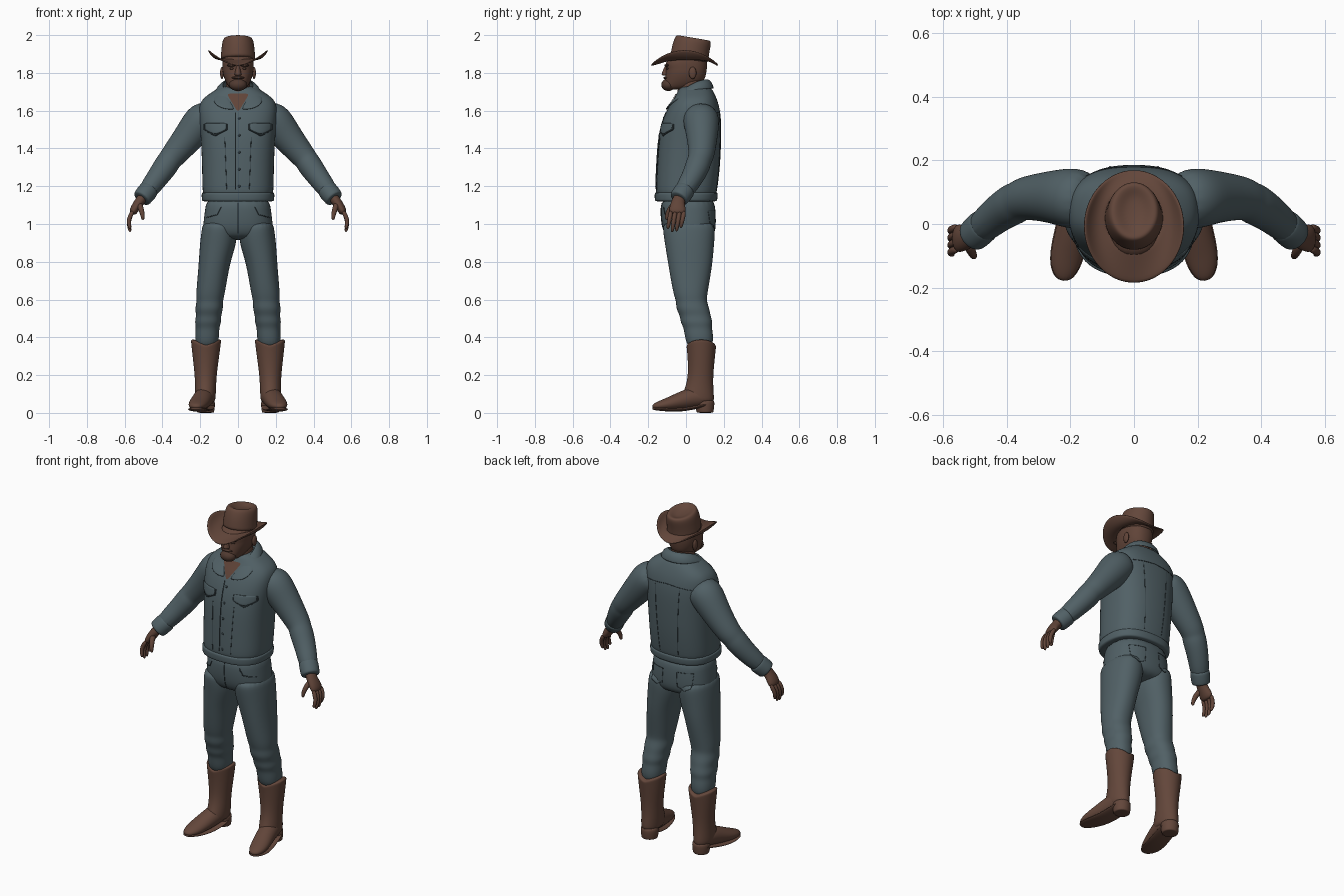
import bpy, bmesh
from math import cos, sin, pi, copysign
from mathutils import Vector
from mathutils.bvhtree import BVHTree

if "Cube" in bpy.data.objects:
    bpy.data.objects.remove(bpy.data.objects["Cube"])


def material(name, r, g, b):
    m = bpy.data.materials.new(name)
    m.use_nodes = True
    m.diffuse_color = (r, g, b, 1)
    shader = m.node_tree.nodes["Principled BSDF"]
    shader.inputs["Base Color"].default_value = (r, g, b, 1)
    shader.inputs["Roughness"].default_value = 0.8
    return m


DENIM = material("blue grey denim", .082, .118, .132)
SEAM = material("dark denim seam", .035, .052, .06)
LEATHER = material("brown leather", .125, .062, .043)
SKIN = material("tanned skin", .118, .058, .04)
BEARD = material("dark brown beard", .08, .042, .03)


# ---- helpers ----
def finish(name, bm, mat, mirror=False, thick=0, levels=2):
    bmesh.ops.recalc_face_normals(bm, faces=bm.faces[:])
    mesh = bpy.data.meshes.new(name)
    bm.to_mesh(mesh)
    bm.free()
    mesh.materials.append(mat)
    for p in mesh.polygons:
        p.use_smooth = True
    ob = bpy.data.objects.new(name, mesh)
    bpy.context.collection.objects.link(ob)
    if mirror:
        ob.modifiers.new("Mirror", 'MIRROR')
    if thick:
        s = ob.modifiers.new("Solidify", 'SOLIDIFY')
        s.thickness, s.offset = thick, 0
    if levels:
        sub = ob.modifiers.new("Subdivision", 'SUBSURF')
        sub.levels = sub.render_levels = levels
    return ob


def bridge(name, loops, mat, closed=True, **opts):
    """Skin a list of point loops; closed loops get end caps."""
    bm = bmesh.new()
    rows = [[bm.verts.new(p) for p in loop] for loop in loops]
    n = len(rows[0])
    for a, b in zip(rows, rows[1:]):
        for i in range(n if closed else n - 1):
            j = (i + 1) % n
            bm.faces.new((a[i], a[j], b[j], b[i]))
    if closed:
        bm.faces.new(rows[0])
        bm.faces.new(rows[-1])
    return finish(name, bm, mat, **opts)


def ellipse(c, u, v, power=2, n=24):
    pts = []
    for i in range(n):
        a, b = cos(2 * pi * i / n), sin(2 * pi * i / n)
        pts.append(Vector(c) + u * copysign(abs(a) ** (2 / power), a)
                   + v * copysign(abs(b) ** (2 / power), b))
    return pts


def stack(name, levels, mat, power=2, tilt=0, **opts):
    """Level cross-sections: z, x from, x to, y front, y back."""
    loops = []
    for z, x0, x1, y0, y1 in levels:
        ry = (y1 - y0) / 2
        loops.append(ellipse(((x0 + x1) / 2, (y0 + y1) / 2, z), Vector(((x1 - x0) / 2, 0, 0)),
                             Vector((0, ry, -ry * tilt)), power))
    return bridge(name, loops, mat, **opts)


def body(name, levels, mat, **opts):
    """Symmetric stack: z, half width, y front, y back."""
    return stack(name, [(z, -w, w, f, b) for z, w, f, b in levels], mat, **opts)


def tube(name, path, mat, axis=(0, 1, 0), n=16, **opts):
    """Path points: x, y, z, radius along axis, radius across."""
    pts = [Vector(p[:3]) for p in path]
    loops = []
    for i, p in enumerate(path):
        t = (pts[min(i + 1, len(pts) - 1)] - pts[max(i - 1, 0)]).normalized()
        u = Vector(axis)
        u = (u - t * u.dot(t)).normalized()
        loops.append(ellipse(pts[i], u * p[3], t.cross(u) * p[4], n=n))
    return bridge(name, loops, mat, mirror=True, **opts)


def ball(name, centre, size, mat, mirror=False):
    bm = bmesh.new()
    bmesh.ops.create_uvsphere(bm, u_segments=16, v_segments=10, radius=1)
    bmesh.ops.scale(bm, vec=size, verts=bm.verts)
    bmesh.ops.translate(bm, vec=centre, verts=bm.verts)
    return finish(name, bm, mat, mirror=mirror, levels=0)


# ---- jacket ----
jacket = body("jacket_body", [
    (1.125, .182, -.155, .155), (1.17, .19, -.163, .165), (1.3, .191, -.157, .182),
    (1.45, .197, -.149, .188), (1.55, .208, -.126, .188), (1.62, .21, -.095, .178),
    (1.665, .19, -.065, .163), (1.7, .135, -.045, .147), (1.735, .085, -.03, .125)],
    DENIM, power=2.5)
body("jacket_hem", [(1.118, .186, -.16, .158), (1.122, .193, -.167, .167),
                    (1.165, .195, -.168, .17), (1.17, .188, -.162, .164)], DENIM, power=2.5)
tube("sleeves", [
    (.13, .075, 1.58, .085, .08), (.19, .08, 1.555, .1, .1), (.24, .085, 1.487, .088, .088),
    (.3, .085, 1.413, .076, .076), (.347, .08, 1.357, .069, .068), (.365, .07, 1.335, .064, .063),
    (.38, .063, 1.31, .068, .067), (.43, .033, 1.24, .059, .058), (.505, -.035, 1.14, .05, .05)],
    DENIM)
tube("cuffs", [(.468, 0, 1.186, .05, .05), (.472, -.004, 1.181, .056, .055),
               (.508, -.037, 1.137, .054, .053), (.512, -.04, 1.132, .047, .047)], DENIM)
bridge("collar", [
    [(0, .115, 1.765), (.06, .09, 1.765), (.085, .03, 1.745), (.065, -.045, 1.69), (.012, -.103, 1.6)],
    [(0, .14, 1.755), (.08, .115, 1.755), (.105, .035, 1.735), (.1, -.06, 1.665), (.03, -.108, 1.605)],
    [(0, .155, 1.715), (.095, .125, 1.715), (.125, .03, 1.712), (.14, -.09, 1.63), (.06, -.108, 1.605)]],
    DENIM, closed=False, mirror=True, thick=.009)

# ---- jeans ----
pelvis = body("jeans_seat", [
    (1.15, .165, -.125, .145), (1.08, .175, -.135, .158), (1.0, .186, -.13, .16),
    (.95, .186, -.115, .155), (.915, .14, -.08, .12)], DENIM, power=2.4)
legs = stack("jeans_legs", [
    (1.02, .02, .183, -.12, .145), (.97, .006, .193, -.124, .156), (.9, .006, .202, -.113, .15),
    (.8, .04, .208, -.097, .142), (.7, .058, .216, -.08, .126), (.62, .072, .223, -.064, .112),
    (.59, .08, .219, -.052, .11), (.55, .078, .228, -.053, .125), (.515, .09, .221, -.032, .13),
    (.48, .088, .23, -.03, .142), (.45, .1, .222, -.012, .136), (.41, .098, .229, -.008, .146),
    (.33, .112, .222, .012, .14)], DENIM, power=2.2, mirror=True)

# ---- boots ----
shaft = stack("boot_shafts", [
    (.392, .088, .25, .002, .16), (.385, .088, .25, .002, .16), (.3, .099, .241, .008, .154),
    (.2, .113, .229, .012, .144), (.13, .116, .228, -.005, .145), (.075, .118, .23, -.03, .15),
    (.05, .125, .22, .0, .145)], LEATHER, mirror=True)
for v in shaft.data.vertices:  # scalloped top edge
    if v.co.z > .38:
        v.co.z -= .035 * (1 - abs(v.co.x - .169) / .081)
foot = [(.17, .13, .075, .045, .035), (.176, .06, .088, .055, .06), (.192, -.02, .066, .055, .05),
        (.21, -.09, .047, .054, .036), (.22, -.145, .037, .044, .025), (.223, -.18, .033, .018, .011)]
tube("boot_feet", foot, LEATHER, axis=(1, 0, 0))
tube("boot_soles", [(x, y, .016 + max(0, -y - .1) * .12 + max(0, y) * .25, r + .003, .01)
                    for x, y, z, r, h in foot], LEATHER, axis=(1, 0, 0))
stack("boot_heels", [(0, .128, .215, .06, .143), (.004, .126, .217, .055, .146),
                     (.05, .12, .222, .045, .152), (.075, .125, .218, .05, .148)],
      LEATHER, mirror=True)

# ---- head ----
body("neck", [(1.6, .075, -.05, .1), (1.7, .064, -.045, .102), (1.8, .066, -.04, .104)], SKIN)
body("head", [(1.712, .03, -.105, -.01), (1.725, .05, -.117, .06), (1.76, .07, -.112, .1),
              (1.8, .082, -.108, .108), (1.825, .083, -.105, .112), (1.85, .085, -.112, .113),
              (1.9, .08, -.085, .105)], SKIN, power=2.3)
body("nose", [(1.785, .012, -.122, -.08), (1.79, .02, -.13, -.08), (1.8, .016, -.128, -.08),
              (1.845, .009, -.11, -.08)], SKIN)
ball("beard", (0, -.093, 1.737), (.047, .038, .033), BEARD)
ball("moustache", (0, -.103, 1.774), (.034, .017, .008), BEARD)
ball("eyes", (.033, -.098, 1.823), (.013, .008, .006), BEARD, mirror=True)
ball("brows", (.035, -.102, 1.84), (.024, .012, .007), BEARD, mirror=True)
ball("ears", (.085, .035, 1.8), (.01, .02, .032), SKIN, mirror=True)

# ---- hat ----
body("hat_crown", [(1.865, .094, -.085, .12), (1.885, .092, -.082, .119), (1.93, .088, -.074, .125),
                   (1.97, .083, -.06, .134), (1.988, .072, -.048, .13), (1.984, .052, -.03, .11),
                   (1.968, .025, -.005, .08)], LEATHER, tilt=.17)
brim = []
for k in range(6):
    t = k / 5
    rx, ry, cy = .088 + .07 * t ** .85, .098 + .081 * t, .017 - .025 * t
    ring = []
    for i in range(33):
        a = 2 * pi * i / 32
        lift = .05 * t ** 2.2 * abs(cos(a)) ** 1.5 - .034 * t * sin(a) ** 2
        ring.append((rx * cos(a), cy + ry * sin(a), 1.872 + lift))
    brim.append(ring[:-1])
bm = bmesh.new()
rows = [[bm.verts.new(p) for p in ring] for ring in brim]
for a, b in zip(rows, rows[1:]):
    for i in range(len(a)):
        bm.faces.new((a[i - 1], a[i], b[i], b[i - 1]))
finish("hat_brim", bm, LEATHER, thick=.009, levels=1)

# ---- hands ----
tube("palms", [(.495, -.026, 1.155, .033, .03), (.52, -.043, 1.12, .034, .026),
               (.545, -.045, 1.085, .045, .025), (.562, -.045, 1.05, .045, .019)], SKIN)
for name, y, drop in (("index", -.079, .068), ("middle", -.056, .085),
                      ("ring", -.033, .082), ("little", -.01, .062)):
    tube(name + "_fingers", [(.555, y, 1.07, .013, .013), (.575, y - .006, 1.035, .013, .013),
                             (.579, y - .012, 1.04 - drop * .5, .012, .012),
                             (.57, y - .018, 1.04 - drop, .009, .009)], SKIN, n=8)
tube("thumbs", [(.525, -.055, 1.11, .018, .018), (.513, -.086, 1.08, .016, .016),
                (.505, -.1, 1.05, .013, .013), (.503, -.103, 1.02, .009, .009)], SKIN, n=8)

# ---- details laid on the cloth ----
bpy.context.view_layer.update()
graph = bpy.context.evaluated_depsgraph_get()
trees = [BVHTree.FromObject(ob, graph) for ob in (jacket, pelvis, legs)]


def on_cloth(x, z, side, gap):
    """Point just outside the clothes; side is -1 for front, 1 for back."""
    hits = [t.ray_cast(Vector((x, side, z)), Vector((0, -side, 0)))[0] for t in trees]
    hits = [h for h in hits if h]
    y = max((h.y * side for h in hits), default=.1) * side
    return Vector((x, y + side * gap, z))


def seam(name, points, side=-1, width=.0025, both=True):
    for s in ((1, -1) if both else (1,)):
        curve = bpy.data.curves.new(name, 'CURVE')
        curve.dimensions, curve.bevel_depth, curve.bevel_resolution = '3D', width, 1
        path = []
        for (xa, za), (xb, zb) in zip(points, points[1:]):
            path += [on_cloth(s * (xa + (xb - xa) * k / 8), za + (zb - za) * k / 8, side, .001)
                     for k in range(9)]
        line = curve.splines.new('POLY')
        line.points.add(len(path) - 1)
        for q, p in zip(line.points, path):
            q.co = (*p, 1)
        curve.materials.append(SEAM)
        ob = bpy.data.objects.new(name + ("_left" if s > 0 else "_right"), curve)
        bpy.context.collection.objects.link(ob)


# bare throat in the open collar
bridge("throat", [[on_cloth((z - 1.59) * k * .3, z, -1, .004) for k in (-2, -1, 0, 1, 2)]
                  for z in (1.6, 1.62, 1.645, 1.67, 1.69)], SKIN, closed=False)
# chest pocket flaps
flap = [(.06, .035), (.09, .05), (.122, .064), (.15, .05), (.178, .035)]
bridge("pocket_flaps", [[on_cloth(x, 1.535 - h * k / 3, -1, .005) for x, h in flap]
                        for k in range(4)], DENIM, closed=False, mirror=True, thick=.006, levels=1)
seam("flap_edge", [(.06, 1.53), (.06, 1.5), (.122, 1.468), (.178, 1.5), (.178, 1.53)], width=.004)
seam("front_seam", [(.07, 1.46), (.06, 1.18)], width=.0015)
seam("placket", [(-.013, 1.59), (-.013, 1.13)], width=.003, both=False)
seam("yoke", [(0, 1.6), (.17, 1.585)], side=1, width=.0015)
seam("back_seam", [(.08, 1.58), (.06, 1.18)], side=1, width=.0015)
seam("fly", [(0, 1.11), (0, .95)], both=False)
seam("front_pocket", [(.09, 1.09), (.11, 1.05), (.165, 1.035)])
seam("back_pocket", [(.045, 1.07), (.05, .985), (.09, .965), (.13, .985), (.135, 1.07), (.045, 1.07)],
     side=1, width=.0015)
for i in range(5):
    ball("button", on_cloth(.006, 1.56 - .09 * i, -1, 0), (.007, .004, .007), SEAM)
